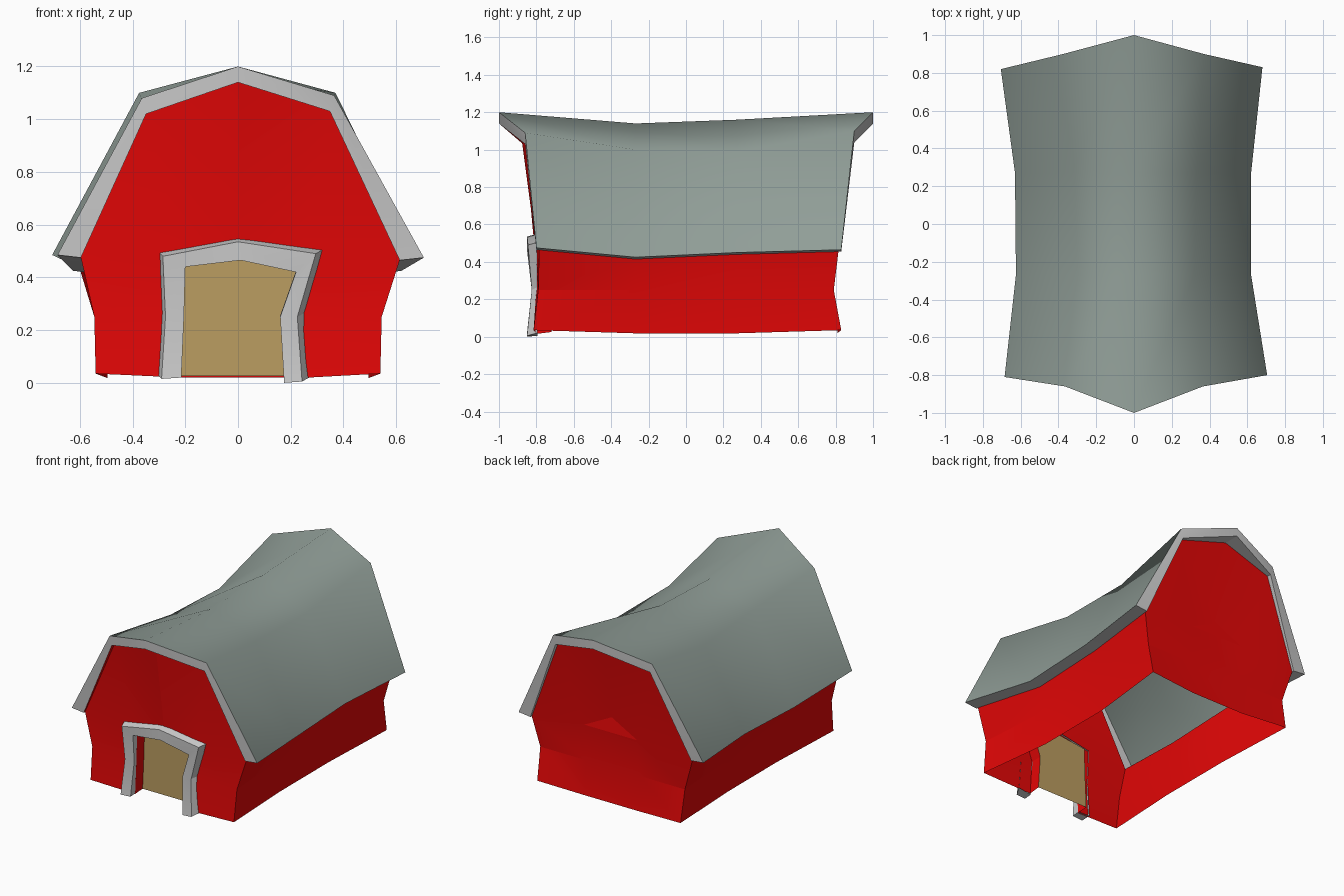
import bpy, bmesh, math

if "Cube" in bpy.data.objects:
    bpy.data.objects.remove(bpy.data.objects["Cube"])


def mat(name, col):
    m = bpy.data.materials.new(name)
    m.diffuse_color = (*col, 1)
    m.use_nodes = True
    m.node_tree.nodes["Principled BSDF"].inputs["Base Color"].default_value = m.diffuse_color
    return m


ROOF = mat("roof_green_grey", (0.28, 0.34, 0.31))
TRIM = mat("trim_grey", (0.52, 0.52, 0.52))
RED = mat("red_paint", (0.78, 0.002, 0.002))
TAN = mat("tan_wood", (0.50, 0.34, 0.12))


def build(name, faces, mats, angle):
    """faces: list of (corner coordinates, material index); shared corners are welded"""
    bm = bmesh.new()
    for pts, k in faces:
        f = bm.faces.new([bm.verts.new(p) for p in pts])
        f.material_index = k
    bmesh.ops.remove_doubles(bm, verts=bm.verts, dist=0.0005)
    bmesh.ops.recalc_face_normals(bm, faces=bm.faces)
    me = bpy.data.meshes.new(name)
    bm.to_mesh(me)
    bm.free()
    for m in mats:
        me.materials.append(m)
    ob = bpy.data.objects.new(name, me)
    bpy.context.collection.objects.link(ob)
    bpy.ops.object.select_all(action='DESELECT')
    ob.select_set(True)
    bpy.context.view_layer.objects.active = ob
    bpy.ops.object.shade_smooth_by_angle(angle=math.radians(angle))
    return ob


def strip(a, b, k):
    """quads between two rows of points"""
    return [([a[i], a[i + 1], b[i + 1], b[i]], k) for i in range(len(a) - 1)]


# Roof: single-layer gambrel section at four stations, sagging and pinched in the middle
top = [
    [(-.685, -.81, .485), (-.365, -.86, 1.08), (0, -1, 1.2), (.365, -.86, 1.09), (.705, -.80, .475)],
    [(-.625, -.27, .425), (-.32, -.27, 1.01), (0, -.27, 1.14), (.32, -.27, 1.0), (.62, -.27, .425)],
    [(-.63, .27, .45), (-.33, .27, .98), (0, .27, 1.16), (.33, .27, .99), (.62, .27, .45)],
    [(-.705, .82, .485), (-.375, .90, 1.10), (0, 1, 1.2), (.37, .90, 1.10), (.68, .83, .465)],
]
SX = (.87, .955, 1, .955, .87)
SZ = (.01, .06, .06, .06, .01)
under = [[(x * SX[i], y, z - SZ[i]) for i, (x, y, z) in enumerate(row)] for row in top]

faces = []
for j in range(3):
    faces += strip(top[j], top[j + 1], 0)
for j in (0, 3):
    faces += strip(top[j], under[j], 1)            # fascia
for i in (0, 4):
    faces += strip([r[i] for r in top], [r[i] for r in under], 1)   # eave underside
build("roof", faces, [ROOF, TRIM], 58)

# Door outlines (x, z), left foot over the head to right foot
outer = [(-.29, .015), (-.275, .25), (-.285, .48), (0, .535), (.295, .49), (.225, .25), (.243, .005)]
inner = [(-.215, .02), (-.205, .25), (-.20, .44), (.01, .465), (.22, .42), (.16, .25), (.175, 0)]
fy = (-.85, -.825, -.845, -.85, -.845, -.825, -.85)
FRONT, DOOR_Y = -.80, -.72

# Walls: side rows (bottom, middle, top), wall top meets the eave
faces = []
cols = {}
for s, i in ((-1, 0), (1, 4)):
    rows = [[], [], []]
    for j in range(4):
        ex, ey, ez = under[j][i]
        d = {0: -1, 3: 1}.get(j, 0)
        foot = {0: -.815, 3: .83}.get(j, ey)
        rows[0].append((s * .54 if d else s * .495, foot, .035 if d else .018))
        rows[1].append((s * .545 if d else s * .51, .79 * d if d else ey, .25))
        rows[2].append((ex, ey - .015 * d, ez))
    faces += strip(rows[0], rows[1], 0) + strip(rows[1], rows[2], 0)
    for j in (0, 3):
        cols[s, j] = [r[j] for r in rows]


def gable(j, left, head, right, soffit):
    """fan the upper end wall up to the fascia, plus the soffit joining the two"""
    d = -1 if j == 0 else 1
    kl, ap, kr = [(x, y - inset * d, z)
                  for (x, y, z), inset in zip(under[j][1:4], (.03, .11, .03))]
    l, r = cols[-1, j][2], cols[1, j][2]
    tris = [(l, left, kl), (left, head, kl), (kl, head, ap),
            (ap, head, kr), (head, right, kr), (right, r, kr)]
    return [(t, 0) for t in tris] + strip([l, kl, ap, kr, r], under[j], soffit)


# Front wall around the doorway, with the doorway's deep reveal
hole = [(x, FRONT, max(z, .015)) for x, z in inner]
back = [(x, DOOR_Y, max(z, .025)) for x, z in inner]
faces += strip(cols[-1, 0], hole[:3], 0)
faces += strip(cols[1, 0], hole[:3:-1], 0)
faces += gable(0, hole[2], hole[3], hole[4], 0)
faces += strip(hole, back, 0)

# Back wall
mid = [[(x, .79 if z == .25 else .81, z) for z in (.02, .25, .50)] for x in (-.2, .2)]
faces += strip(cols[-1, 3], mid[0], 0) + strip(mid[0], mid[1], 0) + strip(mid[1], cols[1, 3], 0)
peak = (0, .80, .60)
faces += gable(3, mid[0][2], peak, mid[1][2], 1)
faces.append(((mid[0][2], mid[1][2], peak), 0))
build("walls", faces, [RED, TRIM], 10)

# Door panel set back in the doorway
build("door", [(back, 0)], [TAN], 20)

# Door frame: wider at the back than at the front
fo = [(x, y, z) for (x, z), y in zip(outer, fy)]
fi = [(x, y, z) for (x, z), y in zip(inner, fy)]
bo = [(x + (-.013 if x < 0 else .027 if x > 0 else 0), FRONT + .005, z + .015) for x, z in outer]
bi = [(x, FRONT + .005, z + .005) for x, z in inner]
faces = strip(fo, fi, 0) + strip(fo, bo, 0) + strip(fi, bi, 0)
for i in (0, 6):
    faces.append(([fo[i], fi[i], bi[i], bo[i]], 0))
build("door_frame", faces, [TRIM], 20)
